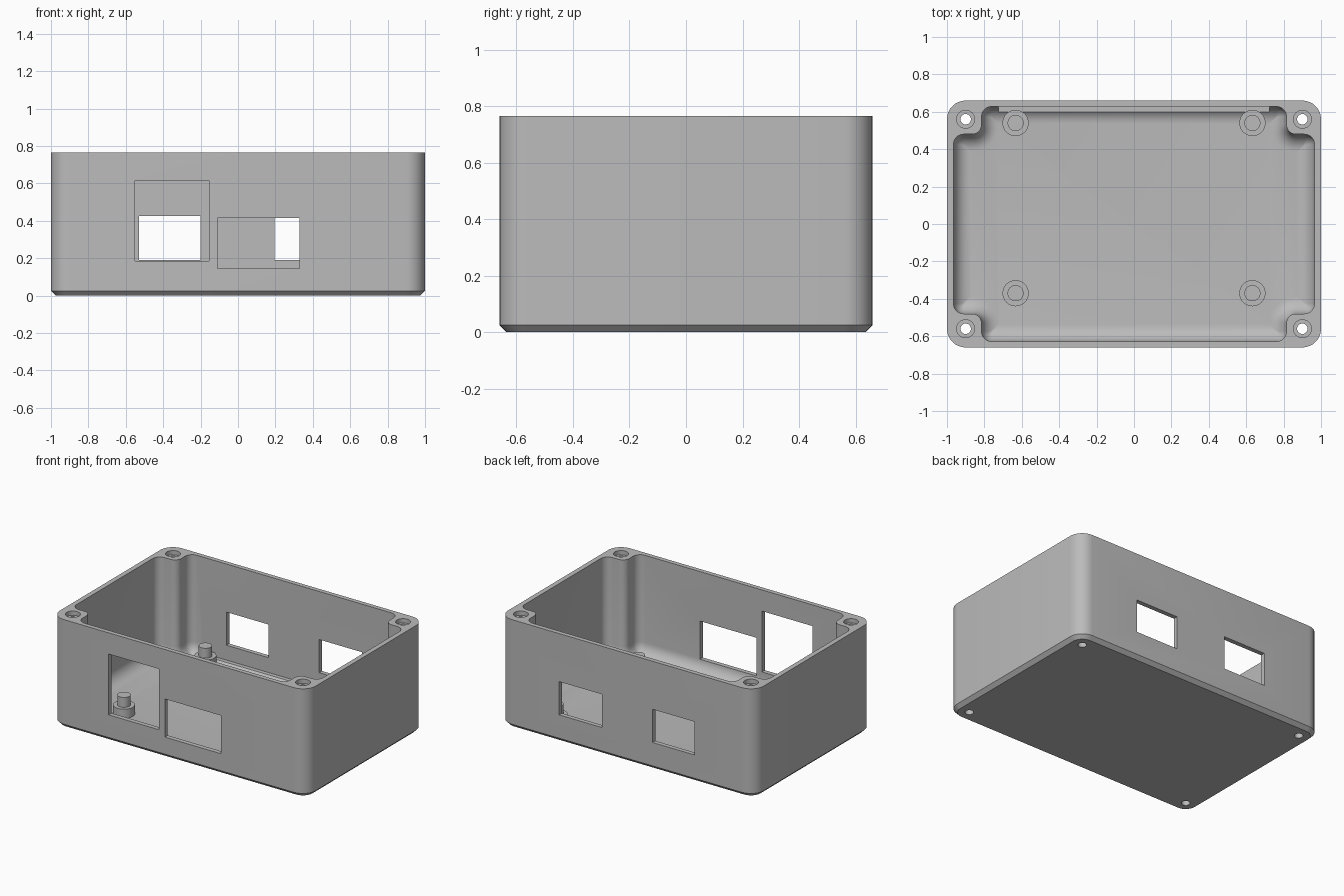
import bpy, bmesh, math
from mathutils import Vector

cube = bpy.data.objects.get("Cube")
if cube:
    bpy.data.objects.remove(cube, do_unlink=True)

grey = bpy.data.materials.new("grey_plastic")
grey.use_nodes = True
colour = (0.5, 0.5, 0.5, 1)
grey.diffuse_color = colour
grey.node_tree.nodes["Principled BSDF"].inputs["Base Color"].default_value = colour

HEIGHT, FLOOR, FILLET = 0.765, 0.06, 0.09
QUADRANTS = ((1, 1), (-1, 1), (-1, -1), (1, -1))


def mirrored(corners):
    """Repeat the corners of one quadrant around all four, in order."""
    out = []
    for sx, sy in QUADRANTS:
        part = corners if sx * sy > 0 else corners[::-1]
        out += [(Vector((sx * x, sy * y)), r) for x, y, r in part]
    return out


def rounded(corners, steps=8):
    """Outline with an arc at each corner."""
    pts = []
    for i, (p, r) in enumerate(corners):
        a = (corners[i - 1][0] - p).normalized()
        b = (corners[(i + 1) % len(corners)][0] - p).normalized()
        c = p + r * (a + b)
        for k in range(steps + 1):
            t = math.pi / 2 * k / steps
            pts.append(c - r * (b * math.cos(t) + a * math.sin(t)))
    return pts


def loft(name, layers):
    """Solid through stacked outlines, given as (z, points)."""
    bm = bmesh.new()
    rings = [[bm.verts.new((p.x, p.y, z)) for p in pts] for z, pts in layers]
    for lo, hi in zip(rings, rings[1:]):
        for i in range(len(lo)):
            j = (i + 1) % len(lo)
            bm.faces.new((lo[i], lo[j], hi[j], hi[i]))
    bm.faces.new(rings[0][::-1])
    bm.faces.new(rings[-1])
    mesh = bpy.data.meshes.new(name)
    bm.to_mesh(mesh)
    bm.free()
    mesh.materials.append(grey)
    ob = bpy.data.objects.new(name, mesh)
    bpy.context.collection.objects.link(ob)
    return ob


def circle(x, y, r, n=32):
    return [Vector((x + r * math.cos(math.tau * k / n), y + r * math.sin(math.tau * k / n)))
            for k in range(n)]


def box(name, x0, x1, y0, y1, z0, z1):
    pts = [Vector(p) for p in ((x0, y0), (x1, y0), (x1, y1), (x0, y1))]
    return loft(name, [(z0, pts), (z1, pts)])


def activate(ob):
    bpy.ops.object.select_all(action='DESELECT')
    ob.select_set(True)
    bpy.context.view_layer.objects.active = ob


def cut(target, cutter):
    cutter.hide_render = True
    mod = target.modifiers.new("cut", 'BOOLEAN')
    mod.operation, mod.solver, mod.object = 'DIFFERENCE', 'EXACT', cutter
    activate(target)
    bpy.ops.object.modifier_apply(modifier=mod.name)
    bpy.data.objects.remove(cutter, do_unlink=True)


def smooth(ob):
    activate(ob)
    bpy.ops.object.shade_smooth_by_angle(angle=math.radians(30))


# Outer shell with rounded corners and a chamfered base
def shell_outline(d):
    return rounded(mirrored([(1 - d, 0.66 - d, 0.1 - d)]))


shell = loft("enclosure_shell", [(0, shell_outline(0.025)), (0.025, shell_outline(0)),
                                 (HEIGHT, shell_outline(0))])


# Cavity stepping around the corner bosses, with a fillet at the floor
def cavity_outline(d):
    inner = max(0.055 - d, 0.004)
    nx, ny = 0.815 - d, 0.48 - d
    return rounded(mirrored([(0.965 - d, ny, inner), (nx, ny, 0.05 + d),
                             (nx, 0.628 - d, inner)]))


layers = []
for k in range(9):
    t = math.pi / 2 * k / 8
    layers.append((FLOOR + FILLET * (1 - math.cos(t)),
                   cavity_outline(FILLET * (1 - math.sin(t)))))
layers.append((HEIGHT + 0.1, cavity_outline(0)))
cut(shell, loft("cavity_cutter", layers))

# Shallow relief along the foot of the back wall
cut(shell, box("relief_cutter", -0.725, 0.725, 0.45, 0.629, 0.085, 0.3))

# Connector windows: two at the front, two at the back
for x0, x1, side, z0, z1 in ((-0.55, -0.155, -1, 0.185, 0.615), (-0.11, 0.33, -1, 0.145, 0.415),
                             (-0.53, -0.2, 1, 0.19, 0.425), (0.195, 0.53, 1, 0.19, 0.425)):
    y0, y1 = sorted((side * 0.58, side * 0.75))
    cut(shell, box("window_cutter", x0, x1, y0, y1, z0, z1))

# Screw holes through the corner bosses, with a counterbore on top
for sx, sy in QUADRANTS:
    x, y = sx * 0.9, sy * 0.56
    small, wide = circle(x, y, 0.028), circle(x, y, 0.048)
    ledge = HEIGHT - 0.03
    cut(shell, loft("hole_cutter", [(-0.1, small), (ledge, small), (ledge, wide),
                                    (HEIGHT + 0.1, wide)]))
smooth(shell)

# Board standoffs with locating pegs
for sx, side in ((1, "left"), (-1, "right")):
    for y, end in ((0.54, "back"), (-0.37, "front")):
        base, peg = circle(sx * 0.633, y, 0.07), circle(sx * 0.633, y, 0.043)
        smooth(loft(f"standoff_{end}_{side}", [(FLOOR - 0.02, base), (0.125, base),
                                               (0.125, peg), (0.195, peg)]))
